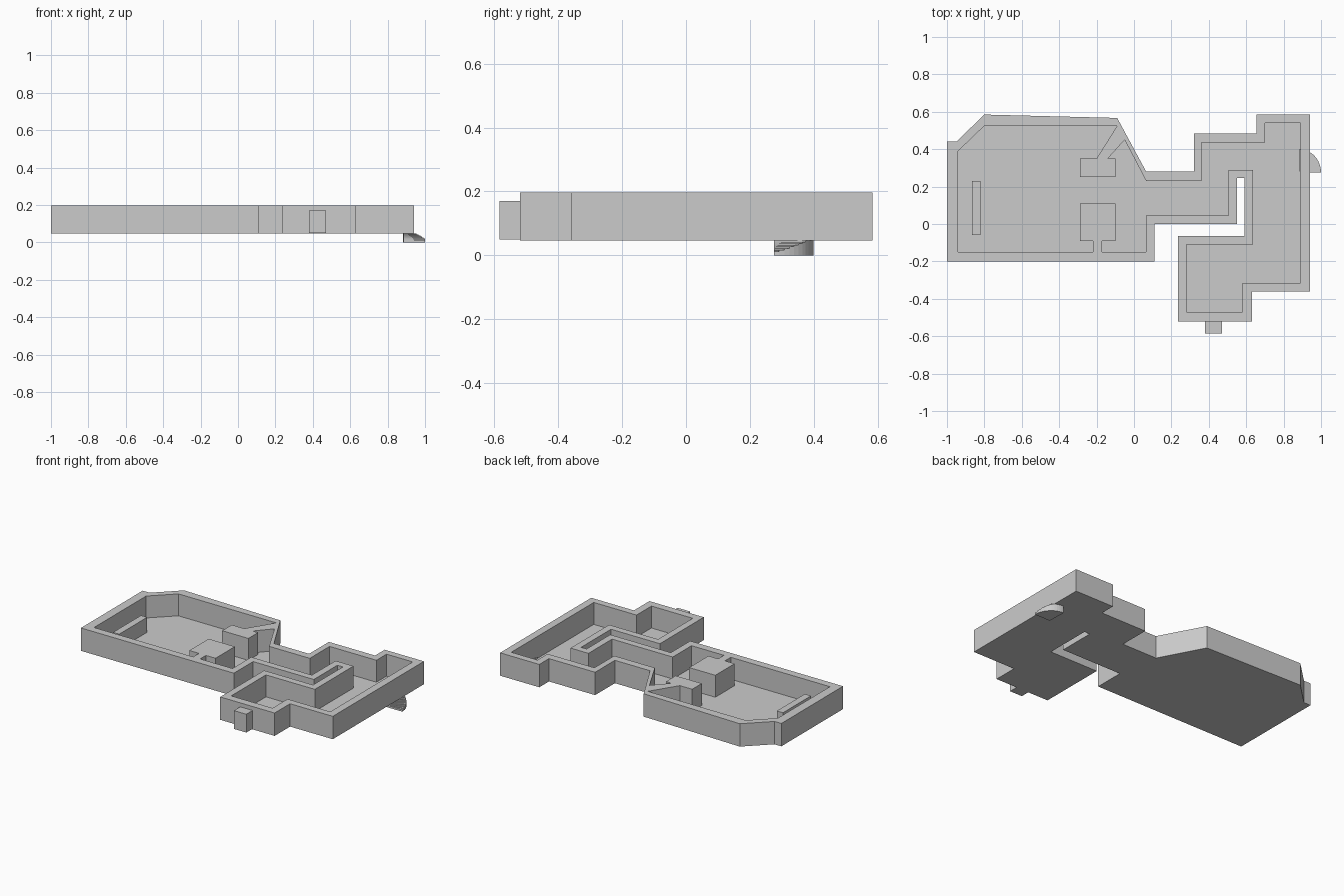
import bpy
import math

cube = bpy.data.objects.get("Cube")
if cube:
    bpy.data.objects.remove(cube, do_unlink=True)

gray = bpy.data.materials.new("plain gray")
gray.use_nodes = True
tone = (0.6, 0.6, 0.6, 1)
gray.diffuse_color = tone
gray.node_tree.nodes["Principled BSDF"].inputs["Base Color"].default_value = tone


def slab(name, outlines, bottom, top):
    """Extrude flat outlines between two heights; later outlines become holes."""
    curve = bpy.data.curves.new(name, "CURVE")
    curve.dimensions = "2D"
    curve.fill_mode = "BOTH"
    curve.extrude = (top - bottom) / 2
    for points in outlines:
        spline = curve.splines.new("POLY")
        spline.points.add(len(points) - 1)
        for p, (x, y) in zip(spline.points, points):
            p.co = (x, y, 0, 1)
        spline.use_cyclic_u = True
    source = bpy.data.objects.new(name + "_profile", curve)
    bpy.context.collection.objects.link(source)
    bpy.context.view_layer.update()
    graph = bpy.context.evaluated_depsgraph_get()
    mesh = bpy.data.meshes.new_from_object(source.evaluated_get(graph))
    bpy.data.objects.remove(source, do_unlink=True)
    for v in mesh.vertices:
        v.co.z += (top + bottom) / 2
    mesh.materials.clear()
    mesh.materials.append(gray)
    mesh.shade_flat()
    obj = bpy.data.objects.new(name, mesh)
    bpy.context.collection.objects.link(obj)
    return obj


def rect(x0, x1, y0, y1):
    return [(x0, y0), (x1, y0), (x1, y1), (x0, y1)]


# Outer edge of the building
outer = [
    (-1, -.2), (.11, -.2), (.11, 0), (.55, 0), (.55, .245), (.59, .245),
    (.59, -.065), (.235, -.065), (.235, -.52), (.63, -.52), (.63, -.36),
    (.94, -.36), (.94, .585), (.655, .585), (.655, .485), (.32, .485),
    (.32, .28), (.065, .28), (-.09, .567), (-.8, .585), (-.95, .44), (-1, .44),
]
# Inner edge of the rooms, running around the two blocks joined to the walls
inner = [
    (-.94, -.15), (-.22, -.15), (-.22, -.09), (-.29, -.09), (-.29, .11),
    (-.1, .11), (-.1, -.09), (-.17, -.09), (-.17, -.15), (.065, -.15),
    (.065, .045), (.505, .045), (.505, .29), (.635, .29), (.635, -.11),
    (.28, -.11), (.28, -.47), (.58, -.47), (.58, -.315), (.89, -.315),
    (.89, .54), (.7, .54), (.7, .435), (.36, .435), (.36, .23), (.065, .23),
    (-.05, .45), (-.14, .35), (-.1, .35), (-.1, .25), (-.29, .25),
    (-.29, .35), (-.2, .35), (-.09, .525), (-.8, .525), (-.94, .39),
]
slab("walls", [outer, inner], .05, .196)
slab("floor", [outer], .046, .052)

# Low bench in the large room and small block outside the front wall
slab("bench", [rect(-.865, -.82, -.06, .23)], .05, .15)
slab("porch_block", [rect(.38, .47, -.585, -.515)], .05, .17)

# Quarter-turn stairs climbing from the ground through the side wall
steps = 12
center_x, center_y, radius = .885, .275, .115
for i in range(steps):
    a, b = (math.radians(92 * k / steps) for k in (i, i + 1))
    wedge = [(center_x, center_y)] + [
        (center_x + radius * math.cos(t), center_y + radius * 1.08 * math.sin(t))
        for t in (a, b)]
    slab(f"stair_step_{i + 1}", [wedge], 0, .012 + .005 * i)
